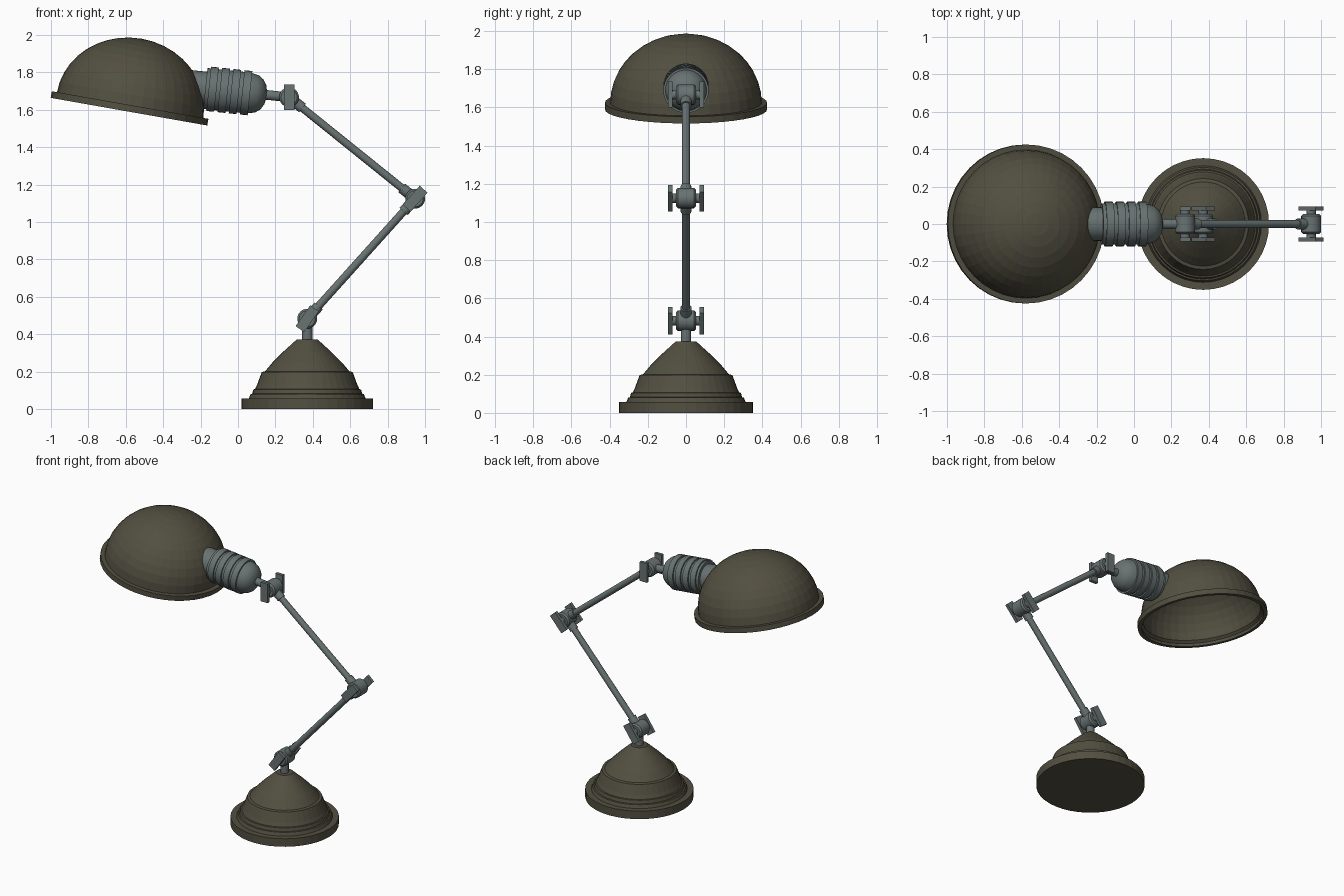
import bpy, bmesh, math
from mathutils import Vector, Matrix

if "Cube" in bpy.data.objects:
    bpy.data.objects.remove(bpy.data.objects["Cube"])


def material(name, rgb):
    m = bpy.data.materials.new(name)
    m.diffuse_color = (*rgb, 1)
    m.use_nodes = True
    m.node_tree.nodes["Principled BSDF"].inputs["Base Color"].default_value = m.diffuse_color
    return m


OLIVE = material("dark_olive_enamel", (0.085, 0.079, 0.052))
STEEL = material("grey_steel", (0.14, 0.17, 0.168))


def finish(name, bm, mat, smooth=None):
    bmesh.ops.remove_doubles(bm, verts=bm.verts, dist=1e-5)
    bmesh.ops.recalc_face_normals(bm, faces=bm.faces)
    me = bpy.data.meshes.new(name)
    bm.to_mesh(me)
    bm.free()
    me.materials.append(mat)
    ob = bpy.data.objects.new(name, me)
    bpy.context.collection.objects.link(ob)
    if smooth:
        bpy.ops.object.select_all(action='DESELECT')
        ob.select_set(True)
        bpy.context.view_layer.objects.active = ob
        bpy.ops.object.shade_smooth_by_angle(angle=math.radians(smooth))
    return ob


def lathe(name, profile, origin, axis, mat, segs=24, closed=False, smooth=None):
    """Spin a (radius, height) profile about an axis through origin."""
    bm = bmesh.new()
    pts = [bm.verts.new((r, 0, h)) for r, h in profile]
    edges = [bm.edges.new(p) for p in zip(pts, pts[1:])]
    if closed:
        edges.append(bm.edges.new((pts[-1], pts[0])))
    bmesh.ops.spin(bm, geom=pts + edges, axis=(0, 0, 1), cent=(0, 0, 0),
                   angle=2 * math.pi, steps=segs, use_merge=True)
    rot = Vector(axis).to_track_quat('Z', 'Y').to_matrix().to_4x4()
    bm.transform(Matrix.Translation(origin) @ rot)
    return finish(name, bm, mat, smooth)


def rod(name, a, b, r, mat, segs=16):
    a, b = Vector(a), Vector(b)
    d = (b - a).length
    return lathe(name, [(0, 0), (r, 0), (r, d), (0, d)], a, b - a, mat, segs, smooth=40)


# Key points of the linkage
J1 = Vector((0.37, 0, 0.483))
J2 = Vector((0.947, 0, 1.125))
J3 = Vector((0.273, 0, 1.667))

# Stepped weighted base
lathe("base", [(0, 0), (0.352, 0), (0.352, 0.057), (0.312, 0.057), (0.303, 0.08),
               (0.294, 0.082), (0.288, 0.105), (0.279, 0.107), (0.268, 0.13),
               (0.243, 0.198), (0.225, 0.202), (0.185, 0.25), (0.13, 0.305),
               (0.055, 0.373), (0, 0.373)], (0.37, 0, 0), (0, 0, 1), OLIVE, 40)
rod("base_stem", (0.37, 0, 0.36), J1, 0.027, STEEL)


# Pivot joints: barrel, axle and a wing plate on each side
def joint(name, p, angle):
    half = 0.053
    lathe(name + "_barrel", [(0, -half), (0.043, -half), (0.053, -half + 0.01),
                             (0.053, half - 0.01), (0.043, half), (0, half)],
          p, (0, 1, 0), STEEL, 24, smooth=30)
    rod(name + "_axle", p - Vector((0, 0.08, 0)), p + Vector((0, 0.08, 0)), 0.025, STEEL)
    for side, label in ((-1, "front"), (1, "back")):
        bm = bmesh.new()
        bmesh.ops.create_cube(bm, size=1)
        bm.transform(Matrix.Translation(p + Vector((0, side * 0.083, 0)))
                     @ Matrix.Rotation(-math.radians(angle), 4, 'Y')
                     @ Matrix.Diagonal((0.136, 0.022, 0.056, 1)))
        finish(name + "_wing_" + label, bm, STEEL)


joint("lower_joint", J1, 55)
joint("elbow_joint", J2, 48)
joint("head_joint", J3, 90)


# Arms with a collar at each end
def arm(name, a, b):
    rod(name, a, b, 0.021, STEEL)
    d = (b - a).normalized()
    for end, s, label in ((a, 1, "start"), (b, -1, "end")):
        rod(name + "_collar_" + label, end + d * s * 0.04, end + d * s * 0.092, 0.029, STEEL)


arm("lower_arm", J1, J2)
arm("upper_arm", J2, J3)

# Ribbed lamp socket with rounded cap and neck
tilt = math.radians(6)
prof = [(0, 0), (0.026, 0), (0.026, 0.122), (0.05, 0.127), (0.08, 0.145),
        (0.1, 0.173), (0.108, 0.21)]
for i in range(4):
    d = 0.21 + i * 0.06
    prof += [(0.119, d), (0.119, d + 0.042), (0.11, d + 0.042), (0.11, d + 0.06)]
prof += [(0.09, 0.45), (0.09, 0.56), (0, 0.56)]
lathe("lamp_socket", prof, J3, (-math.cos(tilt), 0, math.sin(tilt)), STEEL, 32, smooth=30)

# Domed shade: hollow shell with a flanged rim
R, H, T, N = 0.397, 0.36, 0.012, 10
ang = [math.pi / 2 * i / N for i in range(N + 1)]
outer = [(R * math.cos(a), 0.036 + H * math.sin(a)) for a in ang]
inner = [((R - T) * math.cos(a), 0.036 + (H - T) * math.sin(a)) for a in reversed(ang)]
outer[-1], inner[0] = (0, 0.036 + H), (0, 0.036 + H - T)
shade = outer + inner + [(0.4, 0.02), (0.4, 0), (0.425, 0), (0.425, 0.036)]
lean = math.radians(10)
bm_axis = (math.sin(lean), 0, math.cos(lean))
# open profile from crown around the rim to the inner crown
shade = outer[::-1] + shade[:-len(shade) - 1:-1][:4] + inner[::-1]
lathe("lamp_shade", shade, (-0.583, 0, 1.59), bm_axis, OLIVE, 40)
